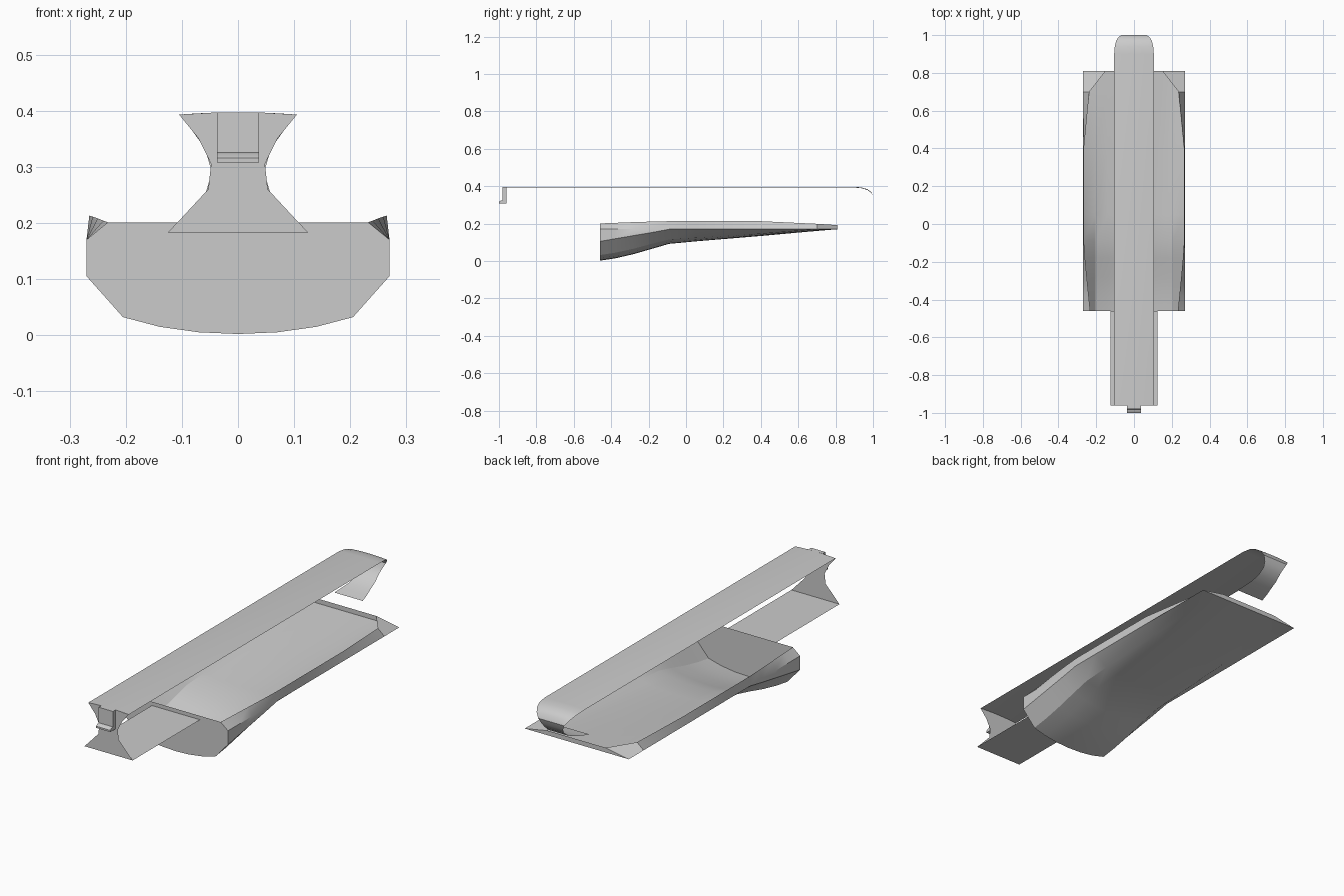
import bpy, bmesh, math

if "Cube" in bpy.data.objects:
    bpy.data.objects.remove(bpy.data.objects["Cube"])


def finish(name, bm, angle=25):
    bmesh.ops.remove_doubles(bm, verts=bm.verts, dist=0.0005)
    bmesh.ops.recalc_face_normals(bm, faces=bm.faces)
    me = bpy.data.meshes.new(name)
    bm.to_mesh(me)
    bm.free()
    ob = bpy.data.objects.new(name, me)
    bpy.context.collection.objects.link(ob)
    bpy.ops.object.select_all(action='DESELECT')
    ob.select_set(True)
    bpy.context.view_layer.objects.active = ob
    bpy.ops.object.shade_smooth_by_angle(angle=math.radians(angle))
    return ob


def loft(bm, rows):
    grid = [[bm.verts.new(p) for p in row] for row in rows]
    for a, b in zip(grid, grid[1:]):
        for i in range(len(a) - 1):
            bm.faces.new((a[i], a[i + 1], b[i + 1], b[i]))
    return grid


def mirrored(half):
    """Half section from centre outwards -> full section from -x to +x."""
    return [(-x, z) for x, z in reversed(half) if x > 0] + list(half)


# Open tub: y, keel z, chine z, side z, rim x, rim z
stations = [(-0.46, 0.002, 0.032, 0.105, 0.232, 0.201),
            (-0.38, 0.014, 0.044, 0.119, 0.240, 0.204),
            (-0.28, 0.037, 0.066, 0.136, 0.250, 0.208),
            (-0.18, 0.066, 0.093, 0.153, 0.259, 0.211),
            (-0.09, 0.092, 0.115, 0.170, 0.265, 0.213),
            (0.05, 0.105, 0.124, 0.170, 0.265, 0.213),
            (0.40, 0.134, 0.146, 0.170, 0.265, 0.213),
            (0.70, 0.161, 0.164, 0.170, 0.236, 0.199),
            (0.81, 0.170, 0.170, 0.170, 0.150, 0.192)]
bm = bmesh.new()
rows = []
for y, keel, chine, side, rim_x, rim_z in stations:
    d = chine - keel
    half = [(0, keel), (0.07, keel + d * 0.1), (0.14, keel + d * 0.43), (0.205, chine),
            (0.27, side), (0.27, 0.17), (rim_x, rim_z)]
    rows.append([(x, y, z) for x, z in mirrored(half)])
tub = loft(bm, rows)
# front and rear walls of the tub
bm.faces.new(tub[0])
end = tub[-1]
bm.faces.new((end[0], end[1], end[-2], end[-1]))
finish("tub", bm)

# Waisted outline shared by the front plate and the curled nose
outline = [(0.125, 0.183), (0.105, 0.204), (0.053, 0.26), (0.048, 0.305),
           (0.07, 0.35), (0.105, 0.393)]


def half_width(z):
    for (x0, z0), (x1, z1) in zip(outline, outline[1:]):
        if z0 <= z <= z1:
            return x0 + (x1 - x0) * (z - z0) / (z1 - z0)
    return 0.105


# Top strip, curling down at the back
path = [(-0.96, 0.393), (0.90, 0.393), (0.94, 0.389), (0.97, 0.380), (0.99, 0.365),
        (1.0, 0.345), (0.991, 0.320), (0.975, 0.298), (0.945, 0.274),
        (0.90, 0.256), (0.86, 0.246), (0.82, 0.238)]
bm = bmesh.new()
rows = []
for i, (y, z) in enumerate(path):
    w = half_width(z)
    arch = 0.004 if i < 5 else 0
    rows.append([(t * w, y, z + arch * (1 - t * t)) for t in (-1, -0.67, -0.33, 0, 0.33, 0.67, 1)])
loft(bm, rows)
finish("top_strip", bm, 40)

# Front waisted plate
bm = bmesh.new()
section = mirrored([(0, 0.183)] + outline)
arc = [(0.07, 0.395), (0.035, 0.397), (-0.035, 0.397), (-0.07, 0.395)]
bm.faces.new([bm.verts.new((x, -0.96, z)) for x, z in section + arc])
finish("front_plate", bm)

# Flat shelf joining the front plate to the tub
bm = bmesh.new()
loft(bm, [[(x, y, 0.183) for x in (-0.125, 0.125)] for y in (-0.96, -0.46)])
finish("shelf", bm)

# Small hooked catch on the front plate
bm = bmesh.new()
hook = [(-0.96, 0.397), (-0.98, 0.397), (-0.981, 0.325), (-0.99, 0.323), (-1.0, 0.316),
        (-1.0, 0.308), (-0.96, 0.308)]
face = bm.faces.new([bm.verts.new((-0.037, y, z)) for y, z in hook])
ext = bmesh.ops.extrude_face_region(bm, geom=[face], use_keep_orig=True)
for v in ext["geom"]:
    if isinstance(v, bmesh.types.BMVert):
        v.co.x = 0.037
finish("front_catch", bm)
